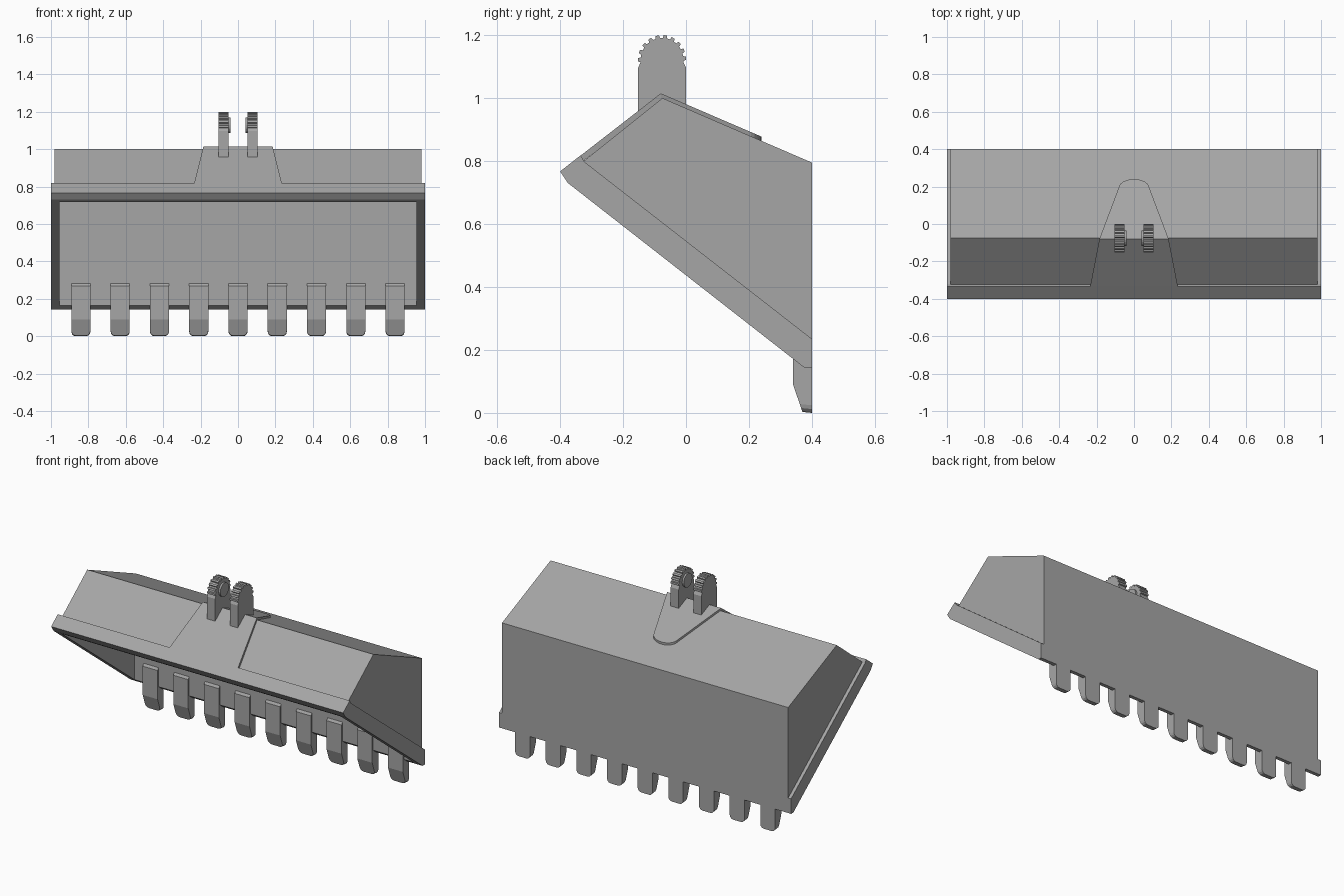
import bpy, bmesh, math

if "Cube" in bpy.data.objects:
    bpy.data.objects.remove(bpy.data.objects["Cube"])

grey = bpy.data.materials.new("steel_grey")
grey.diffuse_color = (0.38, 0.38, 0.38, 1)
grey.use_nodes = True
grey.node_tree.nodes["Principled BSDF"].inputs["Base Color"].default_value = grey.diffuse_color


def finish(name, bm):
    bmesh.ops.recalc_face_normals(bm, faces=bm.faces)
    me = bpy.data.meshes.new(name)
    bm.to_mesh(me)
    bm.free()
    me.materials.append(grey)
    ob = bpy.data.objects.new(name, me)
    bpy.context.collection.objects.link(ob)
    return ob


def prism(profile, x0, x1):
    """Extrude a (y, z) profile from x0 to x1."""
    bm = bmesh.new()
    a = [bm.verts.new((x0, y, z)) for y, z in profile]
    b = [bm.verts.new((x1, y, z)) for y, z in profile]
    bm.faces.new(a)
    bm.faces.new(b[::-1])
    for i in range(len(a)):
        j = (i + 1) % len(a)
        bm.faces.new((a[i], a[j], b[j], b[i]))
    return bm


# Hollow space, open towards the front and below
cavity = finish("cavity_cutter", prism(
    [(-0.36, 0.718), (-0.08, 0.945), (0.35, 0.765), (0.35, 0.165),
     (0.35, -0.1), (-0.36, 0.45)], -0.955, 0.955))
cavity.hide_render = True
cavity.hide_viewport = True


def hollow(ob):
    mod = ob.modifiers.new("hollow", 'BOOLEAN')
    mod.operation = 'DIFFERENCE'
    mod.solver = 'EXACT'
    mod.object = cavity


# Bucket shell and the wider rim around its mouth
hollow(finish("bucket_shell", prism(
    [(-0.325, 0.80), (-0.075, 1.0), (0.4, 0.795), (0.4, 0.19),
     (-0.325, 0.755)], -0.98, 0.98)))
hollow(finish("mouth_rim", prism(
    [(-0.40, 0.767), (-0.335, 0.818), (-0.322, 0.797), (0.4, 0.235),
     (0.4, 0.142), (0.378, 0.142), (-0.375, 0.73)], -1.0, 1.0)))

# Mounting plate folded over the ridge, with a rounded rear tip
def plate_z(y):
    return 1.015 + (y + 0.08) * (0.776 if y < -0.08 else -0.43)


tip = [(0.08 * math.cos(t), 0.195 + 0.045 * math.sin(t))
       for t in [math.radians(15 + 150 * i / 10) for i in range(11)]]
bm = bmesh.new()
make = lambda x, y: bm.verts.new((x, y, plate_z(y)))
right, left = make(0.185, -0.08), make(-0.185, -0.08)
bm.faces.new([make(-0.235, -0.337), make(0.235, -0.337), right, left])
bm.faces.new([left, right] + [make(x, y) for x, y in tip])
ext = bmesh.ops.extrude_face_region(bm, geom=bm.faces[:], use_keep_orig=True)
for v in ext["geom"]:
    if isinstance(v, bmesh.types.BMVert):
        v.co.z -= 0.024
finish("mounting_plate", bm)

# Hinge ears with notched round tops and inner bosses
ear = [(0.0, 0.96), (0.0, 1.097)]
for i in range(10):
    base = -6 + i * 19.5
    for off, r in ((0, 0.070), (4, 0.070), (6, 0.079), (14, 0.079), (16, 0.070)):
        t = math.radians(base + off)
        ear.append((-0.076 + r * math.cos(t) * 0.97, 1.121 + r * math.sin(t)))
ear += [(-0.152, 1.097), (-0.152, 0.94), (-0.08, 0.99)]
for side, name in ((1, "right"), (-1, "left")):
    finish("hinge_ear_" + name, prism(ear, side * 0.05, side * 0.105))
    disc = [(-0.076 + 0.042 * math.cos(2 * math.pi * i / 24),
             1.128 + 0.042 * math.sin(2 * math.pi * i / 24)) for i in range(24)]
    finish("hinge_boss_" + name, prism(disc, side * 0.039, side * 0.055))

# Nine digging teeth with rounded lower corners
tooth = [(0.4, 0.0), (0.37, 0.003), (0.34, 0.09), (0.34, 0.268),
         (0.352, 0.285), (0.395, 0.285), (0.4, 0.2)]
for n in range(9):
    x = (n - 4) * 0.21
    bm = prism(tooth, x - 0.051, x + 0.051)
    corners = [e for e in bm.edges
               if all(v.co.z < 0.01 for v in e.verts)
               and abs(e.verts[0].co.x - e.verts[1].co.x) < 0.001]
    bmesh.ops.bevel(bm, geom=corners, offset=0.024, segments=3,
                    profile=0.5, affect='EDGES', clamp_overlap=True)
    finish("tooth_%d" % (n + 1), bm)
